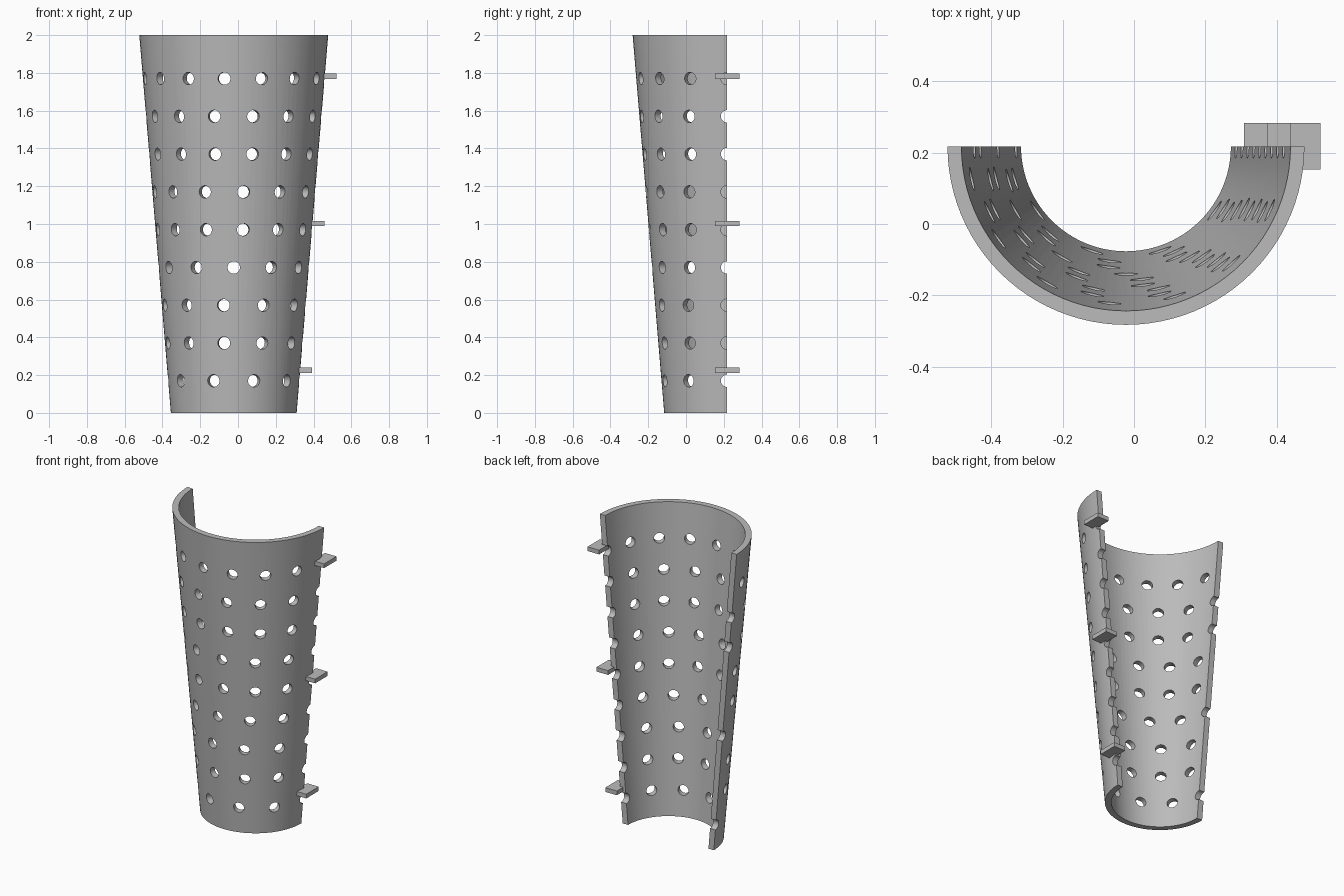
import bpy
import bmesh
import math
from mathutils import Matrix, Vector

cube = bpy.data.objects.get("Cube")
if cube:
    bpy.data.objects.remove(cube, do_unlink=True)

AXIS = Vector((-0.0225, 0.2175, 0))
R_BOTTOM, R_TOP, WALL, HEIGHT = 0.333, 0.5, 0.039, 2.0
HOLE_R = 0.033

grey = bpy.data.materials.new("plain_grey")
grey.use_nodes = True
grey.diffuse_color = (0.5, 0.5, 0.5, 1)
grey.node_tree.nodes["Principled BSDF"].inputs["Base Color"].default_value = (0.5, 0.5, 0.5, 1)


def make_object(name, bm):
    bmesh.ops.recalc_face_normals(bm, faces=bm.faces)
    mesh = bpy.data.meshes.new(name)
    bm.to_mesh(mesh)
    bm.free()
    mesh.materials.append(grey)
    obj = bpy.data.objects.new(name, mesh)
    bpy.context.collection.objects.link(obj)
    return obj


# Half cone shell: wall section swept through half a turn
bm = bmesh.new()
section = [(R_BOTTOM, 0), (R_TOP, HEIGHT), (R_TOP - WALL, HEIGHT), (R_BOTTOM - WALL, 0)]
STEPS = 48
rings = []
for i in range(STEPS + 1):
    a = -math.pi * i / STEPS
    rings.append([bm.verts.new(AXIS + Vector((r * math.cos(a), r * math.sin(a), z)))
                  for r, z in section])
for near, far in zip(rings, rings[1:]):
    for k in range(4):
        n = (k + 1) % 4
        bm.faces.new((near[k], near[n], far[n], far[k]))
bm.faces.new(rings[0])
bm.faces.new(rings[-1])
shell = make_object("half_cone_shell", bm)

# Radial hole cutters, more per row as the cone widens
bm = bmesh.new()
for row, count in enumerate((10, 11, 11, 12, 13, 13, 14, 14, 15)):
    z = 0.17 + 0.2 * row
    for i in range(count // 2 + 1):
        place = (Matrix.Translation(AXIS + Vector((0, 0, z)))
                 @ Matrix.Rotation(-math.tau * i / count, 4, "Z")
                 @ Matrix.Translation((0.4, 0, 0))
                 @ Matrix.Rotation(math.pi / 2, 4, "Y")
                 @ Matrix.Rotation(math.pi / 24, 4, "Z"))
        bmesh.ops.create_cone(bm, cap_ends=True, segments=24, radius1=HOLE_R,
                              radius2=HOLE_R, depth=0.36, matrix=place)
cutter = make_object("hole_cutter", bm)
cutter.hide_render = True

cut = shell.modifiers.new("holes", "BOOLEAN")
cut.operation = "DIFFERENCE"
cut.solver = "EXACT"
cut.object = cutter
bpy.ops.object.select_all(action="DESELECT")
bpy.context.view_layer.objects.active = shell
shell.select_set(True)
bpy.ops.object.modifier_apply(modifier=cut.name)
bpy.data.objects.remove(cutter, do_unlink=True)
bpy.ops.object.shade_smooth_by_angle(angle=math.radians(30))

# Flat tabs along the left edge
for name, x, z in (("lower_tab", 0.35, 0.225), ("middle_tab", 0.415, 1.003), ("upper_tab", 0.48, 1.782)):
    bm = bmesh.new()
    bmesh.ops.create_cube(bm, size=1, matrix=Matrix.Translation((x, AXIS.y, z))
                          @ Matrix.Diagonal((0.085, 0.13, 0.028, 1)))
    make_object(name, bm)
